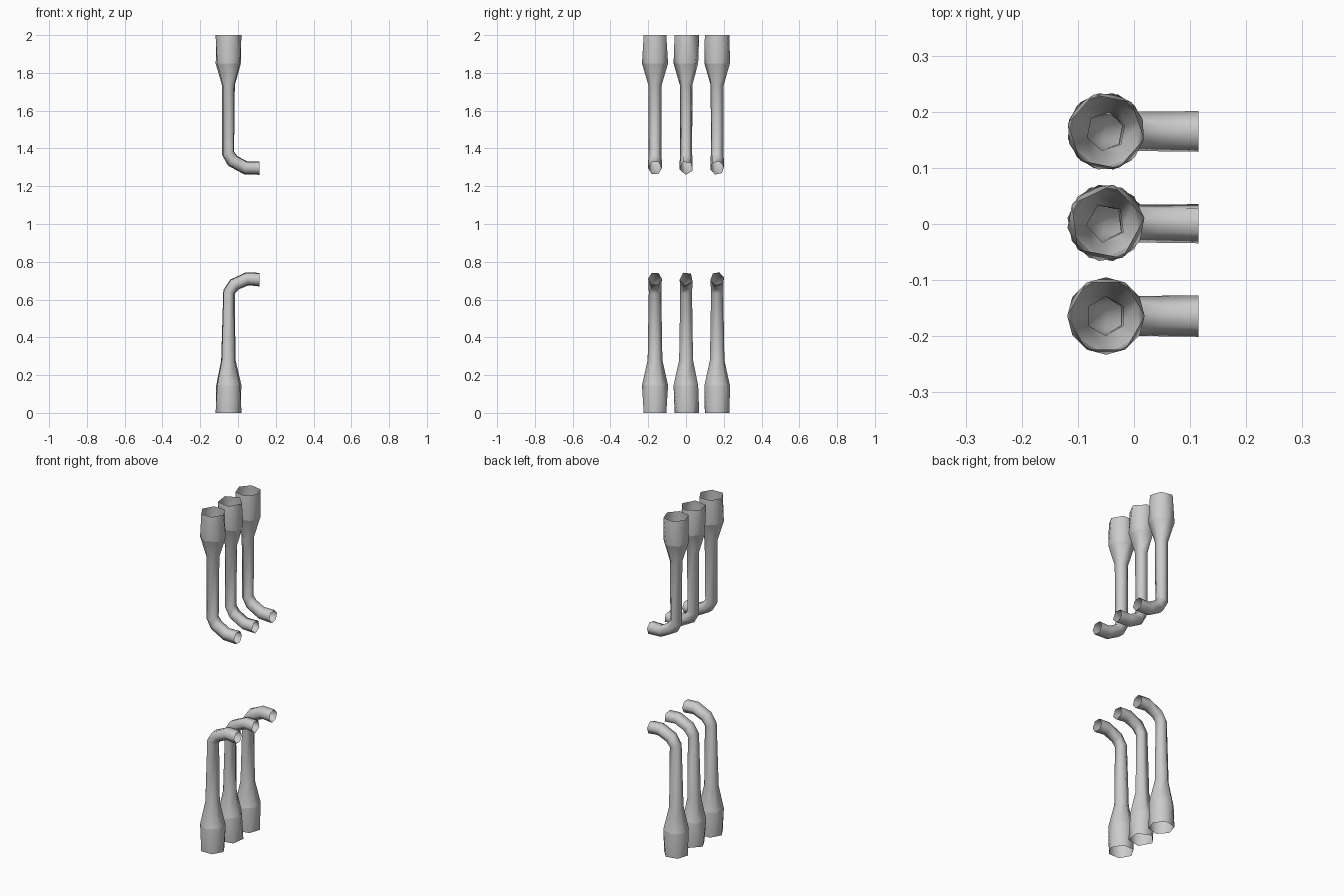
import bpy, bmesh
from math import sin, cos, pi
from mathutils import Vector

cube = bpy.data.objects.get("Cube")
if cube:
    bpy.data.objects.remove(cube, do_unlink=True)

steel = bpy.data.materials.new("steel_grey")
steel.use_nodes = True
GREY = (0.6, 0.6, 0.6, 1)
steel.diffuse_color = GREY
steel.node_tree.nodes["Principled BSDF"].inputs["Base Color"].default_value = GREY

# Path stations from the bell mouth to the elbow end: x, z, radius
UPPER = [(-.05, 2.0, .069), (-.05, 1.85, .069), (-.05, 1.735, .035),
         (-.052, 1.375, .034), (-.028, 1.335, .036), (.04, 1.298, .036),
         (.115, 1.297, .037)]
LOWER = [(-.05, 0, .069), (-.05, .145, .069), (-.052, .28, .039),
         (-.048, .64, .033), (-.02, .68, .035), (.05, .711, .036),
         (.115, .706, .037)]


def make_pipe(name, path, y, sides, phase):
    """Sweep an open tube along a path lying in the xz plane."""
    bm = bmesh.new()
    pts = [Vector((x, y, z)) for x, z, r in path]
    rings = []
    for i, p in enumerate(pts):
        before = (p - pts[i - 1]).normalized() if i else Vector()
        after = (pts[i + 1] - p).normalized() if i + 1 < len(pts) else Vector()
        tangent = (before + after).normalized()
        if i + 1 == len(pts):
            tangent = Vector((1, 0, 0))
        across = Vector((0, 1, 0))
        normal = across.cross(tangent)
        # The shoulder is turned half a step against the mouth
        turn = phase + (pi / sides if i else 0)
        rings.append([bm.verts.new(p + path[i][2] * (
            normal * cos(turn + 2 * pi * k / sides)
            + across * sin(turn + 2 * pi * k / sides))) for k in range(sides)])
    for a, b in zip(rings, rings[1:]):
        for k in range(sides):
            n = (k + 1) % sides
            if a is rings[0]:
                bm.faces.new((a[k], a[n], b[k]))
                bm.faces.new((a[n], b[n], b[k]))
            else:
                bm.faces.new((a[k], a[n], b[n], b[k]))
    bmesh.ops.recalc_face_normals(bm, faces=bm.faces)
    for f in bm.faces:
        f.smooth = True
    # Crisp crease around the bell shoulder
    for k in range(sides):
        bm.edges.get((rings[1][k], rings[1][(k + 1) % sides])).smooth = False
    mesh = bpy.data.meshes.new(name)
    bm.to_mesh(mesh)
    bm.free()
    mesh.materials.append(steel)
    obj = bpy.data.objects.new(name, mesh)
    bpy.context.collection.objects.link(obj)


# Three pipes rising and three mirrored below
for label, y, sides, phase in (("front", -.164, 6, 0), ("middle", .002, 5, .5),
                               ("back", .165, 6, .2)):
    make_pipe("upper_pipe_" + label, UPPER, y, sides, phase)
    make_pipe("lower_pipe_" + label, LOWER, y, sides, phase)
